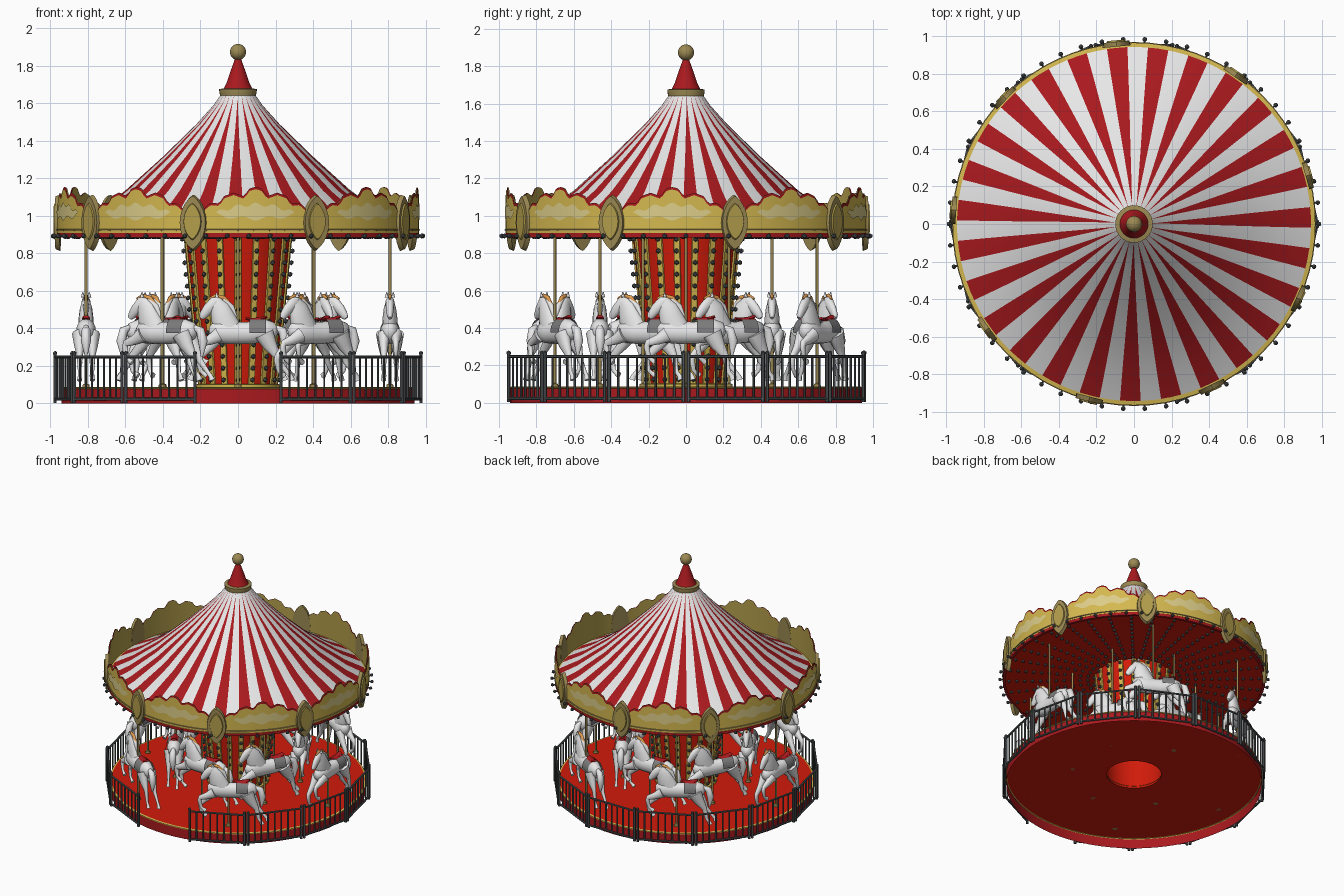
import bpy, bmesh, math
from mathutils import Vector, Matrix
from math import sin, cos, pi, radians

if "Cube" in bpy.data.objects:
    bpy.data.objects.remove(bpy.data.objects["Cube"])

def material(name, r, g, b):
    m = bpy.data.materials.new(name)
    m.diffuse_color = (r, g, b, 1)
    m.use_nodes = True
    m.node_tree.nodes["Principled BSDF"].inputs["Base Color"].default_value = m.diffuse_color
    return m

RED = material("deep red", .40, .01, .013)
BRIGHT = material("bright red", .64, .011, .003)
WHITE = material("white", .8, .8, .8)
GOLD = material("bright gold", .66, .48, .08)
DULL = material("dull gold", .45, .34, .07)
OLD = material("old gold", .33, .25, .085)
CREAM = material("cream", .72, .61, .25)
IRON = material("dark iron", .085, .095, .1)
GREY = material("saddle grey", .2, .2, .2)
ORANGE = material("mane orange", .75, .33, .08)
Y, Z = Vector((0, 1, 0)), Vector((0, 0, 1))

def finish(bm, name, mats, angle=40):
    bmesh.ops.recalc_face_normals(bm, faces=bm.faces)
    me = bpy.data.meshes.new(name)
    bm.to_mesh(me)
    bm.free()
    for m in mats:
        me.materials.append(m)
    me.shade_smooth()
    me.set_sharp_from_angle(angle=radians(angle))
    ob = bpy.data.objects.new(name, me)
    bpy.context.collection.objects.link(ob)
    return ob

def polar(r, a, z):
    return Vector((r * cos(a), r * sin(a), z))

def grid(bm, rows, closed=True, mi=lambda i, j: 0):
    vs = [[bm.verts.new(p) for p in row] for row in rows]
    n = len(rows[0])
    for i in range(len(vs) - 1):
        for j in range(n if closed else n - 1):
            k = (j + 1) % n
            bm.faces.new((vs[i][j], vs[i][k], vs[i+1][k], vs[i+1][j])).material_index = mi(i, j)
    return vs

def lathe(name, profile, mat, n=72):
    bm = bmesh.new()
    grid(bm, [[polar(r, 2 * pi * j / n, z) for j in range(n)] for r, z in profile])
    return finish(bm, name, [mat])

def tube(bm, pts, radii, n=8, squash=1, mi=0, ref=Y):
    pts = [Vector(p) for p in pts]
    rows = []
    for i, p in enumerate(pts):
        t = (pts[min(i + 1, len(pts) - 1)] - pts[max(i - 1, 0)]).normalized()
        s = (ref - t * ref.dot(t)).normalized()
        u = t.cross(s)
        r = radii[i] if isinstance(radii, (list, tuple)) else radii
        rows.append([p + s * cos(2*pi*j/n) * r * squash + u * sin(2*pi*j/n) * r for j in range(n)])
    vs = grid(bm, rows, mi=lambda i, j: mi)
    for ring in (vs[0], vs[-1]):
        bm.faces.new(ring).material_index = mi

def ball(bm, p, r):
    bmesh.ops.create_icosphere(bm, subdivisions=1, radius=r, matrix=Matrix.Translation(p))

# platform: hollow underneath, with a round opening below the column
lathe("platform_side", [(.94, 0), (.94, .076)], RED)
lathe("platform_trim", [(.94, .076), (.944, .078), (.944, .084), (.93, .087)], GOLD)
lathe("platform_floor", [(.2, .085), (.935, .085)], BRIGHT)

# tapered centre column with gilded ribs and bulbs
col = lambda z: .205 + .08 * (z - .085) / .815
lathe("centre_column", [(col(.085), .085), (col(.9), .9)], BRIGHT)
lathe("column_foot", [(.228, .085), (.228, .1), (.204, .105)], GOLD)
ribs, bulbs = bmesh.new(), bmesh.new()
for k in range(18):
    a = 2 * pi * (k + .5) / 18
    grid(ribs, [[polar(col(z) + d, a + w / col(z), z) for d, w in
         ((0, -.018), (.008, -.015), (.008, .015), (0, .018))] for z in (.09, .9)], False)
    for i in range(13):
        z = .125 + i * .0625
        ball(bulbs, polar(col(z) + .018, a, z), .014)
finish(ribs, "column_ribs", [GOLD])
finish(bulbs, "column_bulbs", [IRON])

# striped canopy: 27 red stripes that taper towards the peak
STEP, PHASE = 2 * pi / 27, radians(-91.2)
prof = [(.095, 1.64, .01), (.13, 1.59, .06), (.22, 1.49, .15), (.4, 1.315, .21),
        (.6, 1.135, .24), (.8, .99, .25), (.945, .912, .25)]
bm = bmesh.new()
grid(bm, [[polar(r, PHASE + STEP * (k + o), z) for k in range(27) for o in (-f, 0, f, .5)]
          for r, z, f in prof], mi=lambda i, j: 0 if j % 4 < 2 else 1)
finish(bm, "striped_canopy", [RED, WHITE])
lathe("canopy_ceiling", [(.28, .905), (.95, .892)], BRIGHT)
lathe("canopy_rim", [(.966, .908), (.966, .885), (.945, .885)], RED)
lathe("canopy_rim_top", [(.943, .913), (.967, .908)], GOLD)
bm = bmesh.new()
for k in range(54):
    a = 2 * pi * k / 54
    tube(bm, [polar(.96, a, .892), polar(.98, a, .892)], .006, 6, ref=Z)
    ball(bm, polar(.986, a, .892), .014)
for k in range(36):
    for i in range(11):
        ball(bm, polar(.34 + i * .058, PHASE + 2 * pi * k / 36, .888), .013)
finish(bm, "canopy_bulbs", [IRON])

# peak: collar, flared cone and ball finial
lathe("peak_collar", [(.085, 1.63), (.094, 1.632), (.1, 1.665), (.1, 1.675), (.07, 1.68)], OLD, 32)
lathe("peak_cone", [(.078, 1.675), (.06, 1.71), (.04, 1.77), (.022, 1.82), (.014, 1.845)], RED, 32)
bm = bmesh.new()
bmesh.ops.create_uvsphere(bm, u_segments=24, v_segments=14, radius=.043,
                          matrix=Matrix.Translation((0, 0, 1.873)))
finish(bm, "peak_ball", [OLD])

# scalloped crown boards: nine panels, layered gold / red edge / dull back
TOP = [(0, 1.148), (.09, 1.143), (.16, 1.11), (.2, 1.1), (.35, 1.118), (.5, 1.1),
       (.58, 1.06), (.72, 1.065), (.82, 1.035), (.88, 1.01), (1.01, .94)]
def top(u):
    u = abs(u)
    for (a, p), (b, q) in zip(TOP, TOP[1:]):
        if u <= b:
            return p + (q - p) * (u - a) / (b - a)

def boards(name, r, hi, lo, umax, mat, n=40):
    bm = bmesh.new()
    for k in range(9):
        mid = radians(-84.4 + 40 * k)
        us = [umax * (2 * i / n - 1) for i in range(n + 1)]
        grid(bm, [[polar(r, mid + u * radians(20), f(u)) for u in us] for f in (lo, hi)], False)
    return finish(bm, name, [mat])

flat = lambda u: .9
boards("crown_front", .964, lambda u: top(u) - .008, flat, 1, GOLD)
boards("crown_red_edge", .960, lambda u: top(u) + .005, flat, 1, RED)
boards("crown_back", .954, lambda u: top(u) + .005, flat, 1, DULL)
boards("crown_painted_cloud", .968, lambda u: 1.015 + .045 * (1 - (u / .62) ** 2) + .01 * cos(u * 22),
       lambda u: .985 + .02 * (u / .62) ** 2 - .01 * cos(u * 15), .62, CREAM)
lathe("crown_moulding", [(.964, .92), (.970, .922), (.970, .927), (.964, .929)], OLD)

# pointed oval medallions between the boards
bm = bmesh.new()
for k in range(9):
    a = radians(-104.4 + 40 * k)
    out, side = polar(1, a, 0), polar(1, a + pi / 2, 0)
    for s, r0, r1, mi in ((1, .95, .976, 0), (.66, .975, .984, 1)):
        def ring(r, s):
            pts = []
            for j in range(24):
                t = 2 * pi * j / 24
                w = abs(cos(t)) ** 1.5 * (1 if cos(t) > 0 else -1)
                pts.append(out * r + side * .075 * s * w + Z * (.962 + .02 * (1 - s) + .15 * s * sin(t)))
            return pts
        vs = grid(bm, [ring(r0, s), ring(r1, s * .94)], mi=lambda i, j: mi)
        for v in vs:
            bm.faces.new(v).material_index = mi
finish(bm, "crown_medallions", [OLD, DULL])

# railing: 14-sided ring with the front panel left open
bm = bmesh.new()
for k in range(13):
    A, B = (polar(.978, -pi / 2 + 2 * pi / 14 * (k + h), 0) for h in (.5, 1.5))
    for i in range(9):
        p = A.lerp(B, .03 + .94 * i / 8)
        post = i in (0, 8)
        tube(bm, [p + Z * (.003 if post else .02), p + Z * (.262 if post else .248)], .010 if post else .006, 6)
        if post:
            ball(bm, p + Z * .267, .013)
    for z in (.022, .248):
        tube(bm, [A.lerp(B, .03) + Z * z, A.lerp(B, .97) + Z * z], .008, 6, ref=Z)
finish(bm, "railing", [IRON])

# galloping horse, forward is +x
bm = bmesh.new()
def limb(pts, radii, y=0, **kw):
    tube(bm, [(x, y, z) for x, z in pts], radii, kw.pop("n", 10), **kw)

limb([(-.212, .385), (-.195, .385), (-.14, .388), (-.05, .375), (.04, .375), (.1, .382), (.14, .39), (.155, .39)],
     [.015, .045, .064, .058, .06, .062, .04, .015], n=16, squash=.82)
limb([(.05, .39), (.08, .455), (.098, .51), (.12, .54)], [.072, .066, .054, .036], squash=.6, n=14)
limb([(.09, .552), (.12, .54), (.16, .502), (.188, .466), (.197, .453)], [.016, .034, .029, .022, .012], squash=.72, n=12)
limb([(-.2, .405), (-.235, .39), (-.252, .33), (-.245, .25)], [.014, .024, .026, .006])
limb([(.08, .555), (.035, .515), (.01, .46)], [.012, .016, .008])
limb([(.155, .557), (.12, .574), (.075, .562), (.04, .53)], [.006, .010, .012, .007], mi=1)
for s in (-1, 1):
    limb([(.112, .565), (.115, .592)], [.011, .003], y=s * .017, n=6)
    d = s * .018
    limb([(-.14, .37), (-.17, .31), (-.21, .25), (-.215, .225), (-.245 + d, .165), (-.262 + d, .145), (-.27 + d, .122)],
         [.054, .04, .02, .018, .012, .013, .018], y=s * .034, squash=.75)
    h = s * .035
    limb([(.1, .365), (.15, .32 + h * .5), (.205, .285 + h), (.21, .265 + h), (.2, .21 + h), (.185, .195 + h), (.165, .182 + h)],
         [.042, .028, .019, .017, .012, .012, .017], y=s * .032, squash=.8)
# saddle flap wrapped over the back, red on top, then the seat
lim = .1
grid(bm, [[Vector((x, cos(t) * .061, .383 + sin(t) * .071))
           for t in (-lim + (pi + 2 * lim) * j / 14 for j in range(15))] for x in (-.15, -.105, -.06)],
     False, lambda i, j: 2 if j < 5 or j > 8 else 3)
limb([(-.155, .462), (-.13, .452), (-.08, .445), (-.04, .452)], [.008, .010, .010, .006], squash=2.2, mi=3)
horse = finish(bm, "horse", [WHITE, ORANGE, GREY, RED], 60)

# two rings of six horses, each with a gilded pole
poles = bmesh.new()
for ring_r, off in ((.81, 0), (.46, 30)):
    for k in range(6):
        a = radians(off + 60 * k)
        ob = horse if (off == 0 and k == 0) else horse.copy()
        if ob is not horse:
            bpy.context.collection.objects.link(ob)
        p = ob.location = polar(ring_r, a, 0)
        ob.rotation_euler.z = a - pi / 2
        tube(poles, [p + Z * z for z in (.085, .1, .105, .9)], [.02, .018, .008, .008], 10)
finish(poles, "horse_poles", [OLD])
